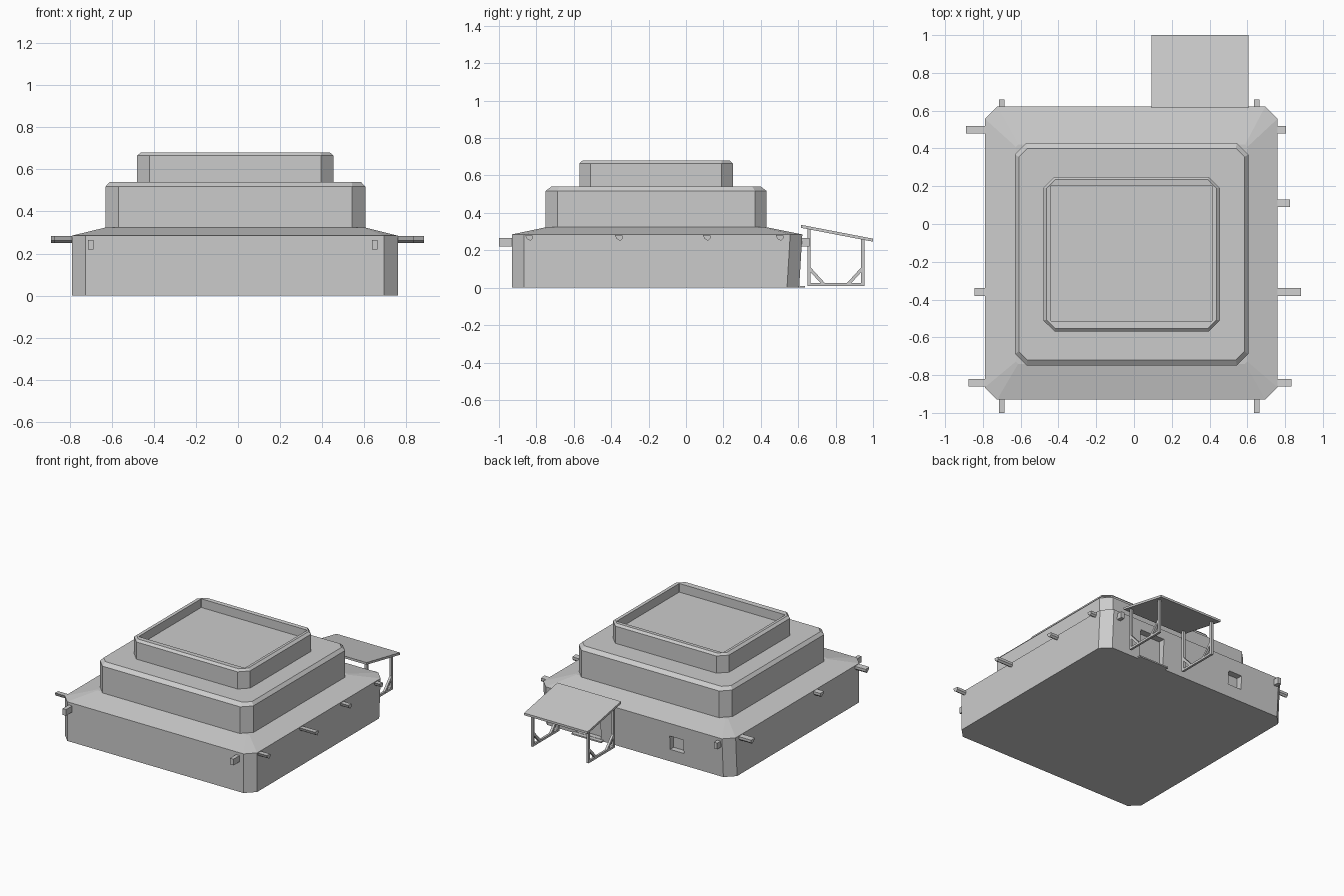
import bpy, bmesh, math
from mathutils import Vector

if "Cube" in bpy.data.objects:
    bpy.data.objects.remove(bpy.data.objects["Cube"])


def new_object(name, bm):
    bmesh.ops.recalc_face_normals(bm, faces=bm.faces)
    mesh = bpy.data.meshes.new(name)
    bm.to_mesh(mesh)
    bm.free()
    ob = bpy.data.objects.new(name, mesh)
    bpy.context.collection.objects.link(ob)
    return ob


def ring(x0, x1, y0, y1, z, c):
    """Rectangle with chamfered corners."""
    return [(x0 + c, y0, z), (x1 - c, y0, z), (x1, y0 + c, z), (x1, y1 - c, z),
            (x1 - c, y1, z), (x0 + c, y1, z), (x0, y1 - c, z), (x0, y0 + c, z)]


def loft(name, rings):
    bm = bmesh.new()
    rows = [[bm.verts.new(p) for p in r] for r in rings]
    n = len(rows[0])
    for a, b in zip(rows, rows[1:]):
        for i in range(n):
            j = (i + 1) % n
            bm.faces.new((a[i], a[j], b[j], b[i]))
    bm.faces.new(rows[0][::-1])
    bm.faces.new(rows[-1])
    return new_object(name, bm)


def box(name, x0, x1, y0, y1, z0, z1):
    corners = ((x0, y0), (x1, y0), (x1, y1), (x0, y1))
    return loft(name, [[(x, y, z) for x, y in corners] for z in (z0, z1)])


def prism(name, profile, x0, x1):
    """Extrude a (y, z) profile along x."""
    return loft(name, [[(x, y, z) for y, z in profile] for x in (x0, x1)])


def bar(name, x, a, b, w):
    """Square bar between two (y, z) points."""
    a, b = Vector(a), Vector(b)
    d = (b - a).normalized() * w / 2
    n = Vector((-d.y, d.x))
    return prism(name, [a + n, b + n, b - n, a - n], x - w / 2, x + w / 2)


# Ground storey with sloping roof skirt
base = loft("ground_storey", [
    ring(-0.79, 0.76, -0.93, 0.605, 0.0, 0.065),
    ring(-0.79, 0.76, -0.93, 0.622, 0.285, 0.065),
    ring(-0.625, 0.60, -0.74, 0.42, 0.325, 0.012)])

# Door and window recesses in the back wall
for x0, x1, z0, z1 in ((0.26, 0.46, 0.012, 0.22), (-0.41, -0.30, 0.09, 0.19)):
    cutter = box("recess_cutter", x0, x1, 0.57, 0.70, z0, z1)
    cutter.hide_render = True
    mod = base.modifiers.new("recess", 'BOOLEAN')
    mod.operation, mod.solver, mod.object = 'DIFFERENCE', 'EXACT', cutter
    bpy.context.view_layer.objects.active = base
    bpy.ops.object.modifier_apply(modifier=mod.name)
    bpy.data.objects.remove(cutter)
box("door_step", 0.24, 0.48, 0.58, 0.635, 0.0, 0.01)

# Middle storey with bevelled roof edge
loft("middle_storey", [
    ring(-0.63, 0.605, -0.75, 0.43, 0.30, 0.062),
    ring(-0.63, 0.605, -0.75, 0.43, 0.518, 0.062),
    ring(-0.61, 0.585, -0.72, 0.40, 0.54, 0.045)])

# Top storey with parapet and sunken roof
loft("top_storey", [
    ring(-0.48, 0.455, -0.57, 0.25, 0.53, 0.06),
    ring(-0.48, 0.455, -0.57, 0.25, 0.665, 0.06),
    ring(-0.462, 0.437, -0.553, 0.235, 0.68, 0.045),
    ring(-0.44, 0.415, -0.515, 0.205, 0.678, 0.004),
    ring(-0.44, 0.415, -0.515, 0.205, 0.615, 0.004)])

# Five-sided roof beams poking out of the side walls
beams = [(-0.84, -0.875, 0.835), (-0.36, -0.845, 0.885),
         (0.11, None, 0.825), (0.50, -0.89, 0.805)]
for y, left, right in beams:
    profile = [(y - 0.02, 0.283), (y + 0.02, 0.28), (y + 0.02, 0.262),
               (y + 0.008, 0.25), (y - 0.012, 0.262)]
    prism("side_beam", profile, 0.72, right)
    if left is not None:
        prism("side_beam", profile, left, -0.75)

# Square pegs on the front and back walls
for x in (-0.70, 0.65):
    box("front_peg", x - 0.014, x + 0.014, -1.0, -0.90, 0.22, 0.265)
    box("back_peg", x - 0.014, x + 0.014, 0.58, 0.66, 0.22, 0.265)

# Awning over the door
prism("awning_roof", [(0.615, 0.32), (1.0, 0.246), (1.0, 0.262), (0.615, 0.336)],
      0.093, 0.605)
for x in (0.125, 0.575):
    for y, top, s in ((0.658, 0.315), (0.945, 0.26)) and ((0.658, 0.315, 1), (0.945, 0.26, -1)):
        bar("awning_post", x, (y, 0.008), (y, top), 0.017)
        bar("awning_brace", x, (y, 0.105), (y + s * 0.08, 0.017), 0.017)
    bar("awning_sill", x, (0.658, 0.016), (0.945, 0.016), 0.016)
